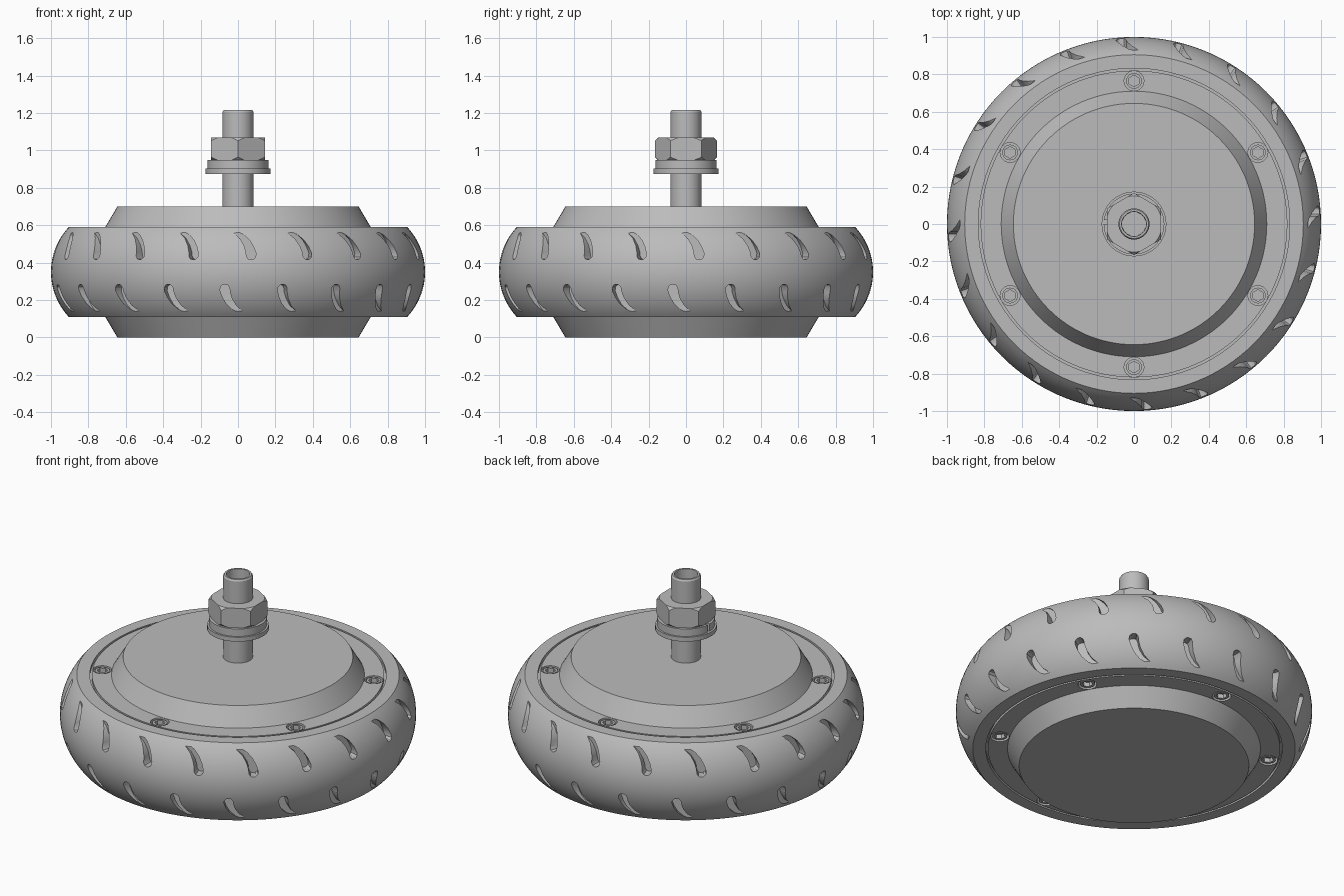
import bpy, bmesh, math
from mathutils import Matrix, Vector

if "Cube" in bpy.data.objects:
    bpy.data.objects.remove(bpy.data.objects["Cube"])

MID = 0.35                      # height of the wheel's mirror plane
HALF = 0.24                     # half the tyre width
grey = bpy.data.materials.new("plain_grey")
grey.use_nodes = True
grey.diffuse_color = (0.5, 0.5, 0.5, 1)
grey.node_tree.nodes["Principled BSDF"].inputs["Base Color"].default_value = (0.5, 0.5, 0.5, 1)


def finish(name, bm):
    bmesh.ops.remove_doubles(bm, verts=bm.verts, dist=1e-5)
    bmesh.ops.recalc_face_normals(bm, faces=bm.faces)
    mesh = bpy.data.meshes.new(name)
    bm.to_mesh(mesh)
    bm.free()
    mesh.materials.append(grey)
    obj = bpy.data.objects.new(name, mesh)
    bpy.context.collection.objects.link(obj)
    return obj


def lathe(name, profile, closed=False, steps=64):
    """Spin (radius, height) points about the z axis."""
    bm = bmesh.new()
    verts = [bm.verts.new((r, 0, z)) for r, z in profile]
    edges = [bm.edges.new(pair) for pair in zip(verts, verts[1:])]
    if closed:
        edges.append(bm.edges.new((verts[-1], verts[0])))
    bmesh.ops.spin(bm, geom=verts + edges, cent=(0, 0, 0), axis=(0, 0, 1),
                   angle=math.tau, steps=steps)
    return finish(name, bm)


def prism(bm, points, offset):
    face = bm.faces.new([bm.verts.new(p) for p in points])
    out = bmesh.ops.extrude_face_region(bm, geom=[face], use_keep_orig=True)
    moved = [g for g in out["geom"] if isinstance(g, bmesh.types.BMVert)]
    bmesh.ops.translate(bm, verts=moved, vec=offset)


def disc(bm, radius, depth, centre, segments=24):
    bmesh.ops.create_cone(bm, cap_ends=True, segments=segments, radius1=radius,
                          radius2=radius, depth=depth, matrix=Matrix.Translation(centre))


def boolean(obj, cutter, operation="DIFFERENCE"):
    cutter.hide_render = True
    mod = obj.modifiers.new("cut", "BOOLEAN")
    mod.operation, mod.solver, mod.object = operation, "EXACT", cutter
    bpy.context.view_layer.objects.active = obj
    bpy.ops.object.modifier_apply(modifier=mod.name)
    bpy.data.objects.remove(cutter)


def smooth(obj, angle=30):
    bpy.ops.object.select_all(action="DESELECT")
    obj.select_set(True)
    bpy.context.view_layer.objects.active = obj
    bpy.ops.object.shade_smooth_by_angle(angle=math.radians(angle))


def mirrored(points):
    """Add the lower half of a profile by reflecting it in the mid plane."""
    return points + [(r, 2 * MID - z) for r, z in reversed(points)]


# Tyre: a barrel-shaped ring
bulge = 0.351
sweep = math.asin(HALF / bulge)
arc = [(1 - bulge + bulge * math.cos(a), MID + bulge * math.sin(a))
       for a in (sweep * (1 - i / 12) for i in range(25))]
tyre = lathe("tyre", [(0.832, MID + HALF)] + arc + [(0.832, MID - HALF)], True, 120)

# Tread: curved, tapering grooves, twenty in each row
groove = [(-0.048, 0.575), (-0.015, 0.572), (0.03, 0.55), (0.062, 0.52), (0.083, 0.485),
          (0.096, 0.45), (0.094, 0.43), (0.083, 0.419), (0.069, 0.416), (0.054, 0.42),
          (0.045, 0.435), (0.042, 0.46), (0.033, 0.49), (0.01, 0.53), (-0.02, 0.556)]
bm = bmesh.new()
for i in range(20):
    turn = Matrix.Rotation(math.tau * i / 20, 3, "Z")
    for side in (1, -1):
        outline = [turn @ Vector((side * x, -0.93, MID + side * (z - MID))) for x, z in groove]
        prism(bm, outline, turn @ Vector((0, -0.15, 0)))
boolean(tyre, finish("groove_cutter", bm))
smooth(tyre)

# Hub: raised sloping covers on both sides and a thin seam beside the tyre
hub = lathe("hub", mirrored([(0, 0.70), (0.645, 0.70), (0.71, 0.59), (0.82, 0.59),
                             (0.82, 0.57), (0.832, 0.57)]), steps=120)

# Cover screws: counterbores in the hub, heads with hexagonal sockets
spots = [(0.765 * math.cos(a), 0.765 * math.sin(a), MID + side * HALF)
         for a in (math.radians(30 + 60 * i) for i in range(6)) for side in (1, -1)]
bores, heads, sockets = bmesh.new(), bmesh.new(), bmesh.new()
for x, y, z in spots:
    inward = -1 if z > MID else 1
    disc(bores, 0.053, 0.07, (x, y, z))
    disc(heads, 0.042, 0.05, (x, y, z + inward * 0.029))
    disc(sockets, 0.031, 0.05, (x, y, z + inward * 0.005), 6)
boolean(hub, finish("bore_cutter", bores))
smooth(hub)
screws = finish("cover_screws", heads)
boolean(screws, finish("socket_cutter", sockets))
smooth(screws)

# Axle with a bored end
axle = lathe("axle", [(0, 0.66), (0.083, 0.66), (0.083, 1.205), (0.077, 1.215),
                      (0.066, 1.215), (0.064, 1.07), (0, 1.07)])
smooth(axle)

# Flat washer
washer = lathe("flat_washer", [(0.08, 0.875), (0.173, 0.875), (0.173, 0.902), (0.08, 0.902)], True)
smooth(washer)

# Spring washer with a split on one side
spring = lathe("spring_washer", [(0.08, 0.902), (0.162, 0.902), (0.162, 0.948), (0.08, 0.948)], True)
bm = bmesh.new()
bmesh.ops.create_cube(bm, size=1, matrix=Matrix.LocRotScale(
    Vector((-0.14, 0.01, 0.925)), None, Vector((0.11, 0.022, 0.1))))
boolean(spring, finish("split_cutter", bm))
smooth(spring)

# Hexagonal nut, corners rounded off by a double cone
bm = bmesh.new()
disc(bm, 0.166, 0.12, (0, 0, 1.008), 6)
nut = finish("nut", bm)
if abs(max(v.co.y for v in nut.data.vertices) - 0.166) > 0.001:
    nut.data.transform(Matrix.Rotation(math.radians(30), 4, "Z"))
cone = lathe("nut_cone", [(0, 0.94), (0.142, 0.94), (0.169, 0.968), (0.169, 1.048),
                          (0.142, 1.076), (0, 1.076)])
boolean(nut, cone, "INTERSECT")
smooth(nut)
